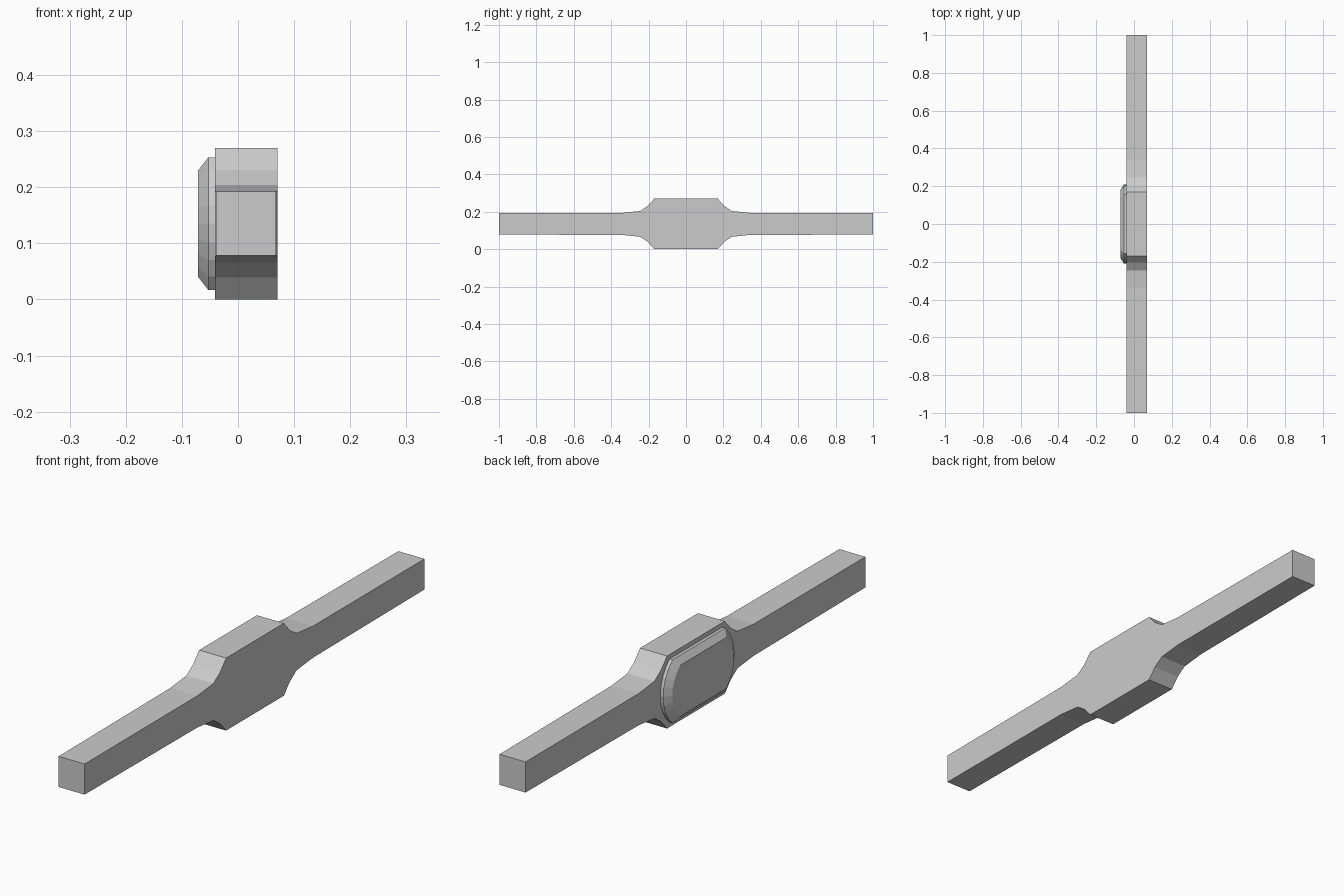
import bpy, bmesh, math

if "Cube" in bpy.data.objects:
    bpy.data.objects.remove(bpy.data.objects["Cube"])

ZC = 0.135  # height of the long axis


def loft(name, rings):
    """Rings of equal-length (x, y, z) loops joined by quads and capped."""
    bm = bmesh.new()
    loops = [[bm.verts.new(p) for p in r] for r in rings]
    n = len(loops[0])
    for a, b in zip(loops, loops[1:]):
        for i in range(n):
            j = (i + 1) % n
            bm.faces.new((a[i], a[j], b[j], b[i]))
    bm.faces.new(loops[0][::-1])
    bm.faces.new(loops[-1])
    bmesh.ops.recalc_face_normals(bm, faces=bm.faces)
    me = bpy.data.meshes.new(name)
    bm.to_mesh(me)
    bm.free()
    ob = bpy.data.objects.new(name, me)
    bpy.context.collection.objects.link(ob)
    return ob


# Strap with flared case: rectangular sections (y, half height, x min, x max)
half = [(0.17, 0.135, -0.041, 0.070), (0.205, 0.096, -0.041, 0.070),
        (0.245, 0.069, -0.041, 0.070), (0.34, 0.059, -0.041, 0.070),
        (1.0, 0.057, -0.039, 0.068)]
sections = [(-y, h, a, b) for y, h, a, b in reversed(half)] + half
loft("strap_and_case", [[(a, y, ZC - h), (b, y, ZC - h), (b, y, ZC + h), (a, y, ZC + h)]
                        for y, h, a, b in sections])


# Raised dial: outline with straight long sides and arced ends
def dial_ring(x, corner, tip, h, seg=8):
    s = tip - corner
    r = (h * h + s * s) / (2 * s)
    t = math.asin(h / r)
    pts = []
    for sign in (1, -1):
        for i in range(seg + 1):
            a = -t + 2 * t * i / seg
            pts.append((x, sign * (tip - r + r * math.cos(a)), ZC + sign * r * math.sin(a)))
    return pts


loft("dial", [dial_ring(-0.036, 0.155, 0.21, 0.118),
              dial_ring(-0.053, 0.155, 0.21, 0.118),
              dial_ring(-0.071, 0.135, 0.182, 0.095)])
